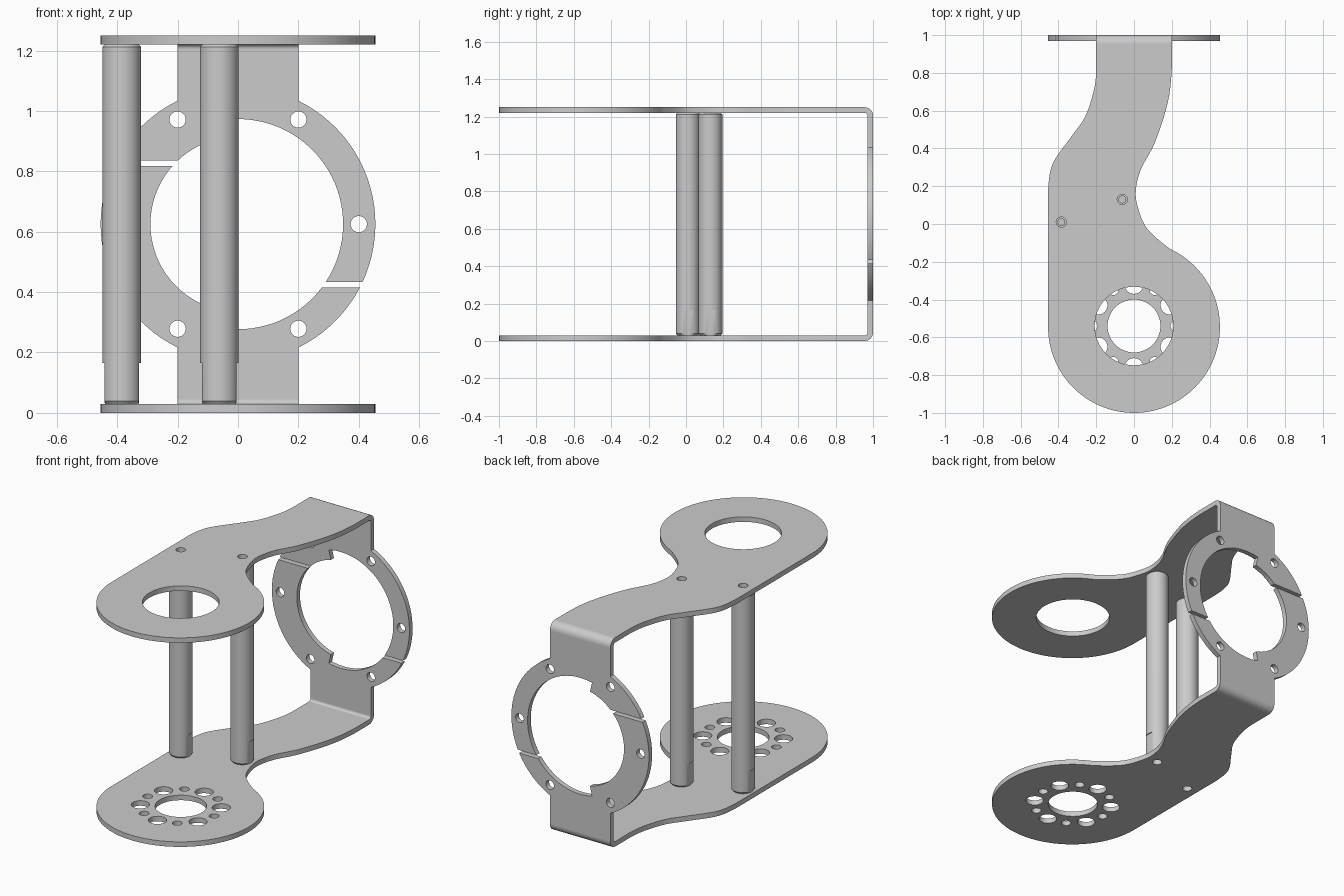
import bpy, bmesh
from math import sin, cos, asin, acos, radians, degrees, pi
from mathutils import Vector

if "Cube" in bpy.data.objects:
    bpy.data.objects.remove(bpy.data.objects["Cube"])

T = 0.03            # sheet thickness
H = 1.25            # total height
R = 0.455           # outer radius of disk and ring
BEND = 0.045        # outer bend radius
NECK = 0.2          # half width of neck


def arc(cx, cy, r, a0, a1, step=4):
    n = max(2, round(abs(a1 - a0) / step))
    return [(cx + r * cos(radians(a0 + (a1 - a0) * i / n)),
             cy + r * sin(radians(a0 + (a1 - a0) * i / n))) for i in range(n + 1)]


def circle(cx, cy, r, n=32):
    return arc(cx, cy, r, 0, 360, 360 / n)[:-1]


def smooth_path(pts, n=6):
    """Catmull-Rom through pts; the first and last only steer the ends."""
    out = []
    for a, b, c, d in zip(pts, pts[1:], pts[2:], pts[3:]):
        a, b, c, d = map(Vector, (a, b, c, d))
        for i in range(n):
            t = i / n
            p = 0.5 * (2 * b + (c - a) * t + (2 * a - 5 * b + 4 * c - d) * t * t
                       + (3 * b - a - 3 * c + d) * t ** 3)
            out.append(tuple(p))
    return out + [pts[-2]]


def sheet(name, loops, thick, loc, rot=(0, 0, 0)):
    """Flat part from an outline and hole loops."""
    cu = bpy.data.curves.new(name, 'CURVE')
    cu.dimensions, cu.fill_mode, cu.extrude = '2D', 'BOTH', thick / 2
    for loop in loops:
        sp = cu.splines.new('POLY')
        sp.points.add(len(loop) - 1)
        for p, (x, y) in zip(sp.points, loop):
            p.co = (x, y, 0, 1)
        sp.use_cyclic_u = True
    ob = bpy.data.objects.new(name, cu)
    bpy.context.collection.objects.link(ob)
    ob.location, ob.rotation_euler = loc, rot
    select(ob)
    bpy.ops.object.convert(target='MESH')
    ob = bpy.context.object
    bm = bmesh.new()
    bm.from_mesh(ob.data)
    finish(bm, ob)
    return ob


def select(ob):
    bpy.ops.object.select_all(action='DESELECT')
    ob.select_set(True)
    bpy.context.view_layer.objects.active = ob


def finish(bm, ob):
    bmesh.ops.remove_doubles(bm, verts=bm.verts, dist=1e-5)
    bmesh.ops.recalc_face_normals(bm, faces=bm.faces)
    bm.to_mesh(ob.data)
    bm.free()
    select(ob)
    bpy.ops.object.shade_smooth_by_angle(angle=radians(30))


# Plan outline shared by the top and bottom plates
POSTS = [(-0.385, 0.01), (-0.062, 0.13)]
CY = -0.54
right_side = smooth_path([(0.29, -0.19), (0.19, -0.131), (0.07, -0.025), (0.02, 0.09),
                          (0.01, 0.18), (0.037, 0.29), (0.11, 0.43), (0.178, 0.64),
                          (0.2, 0.82), (0.2, 1.0)])
left_side = smooth_path([(-0.2, 1.0), (-0.2, 0.82), (-0.212, 0.71), (-0.258, 0.57),
                         (-0.33, 0.465), (-0.43, 0.32), (-R, 0.18), (-R, 0.04)])
disk = arc(0, -1 + R, R, 180, 360 + degrees(acos(0.19 / R)))[:-1]
outline = disk + right_side + [(NECK, 1 - BEND), (-NECK, 1 - BEND)] + left_side
screw_holes = [circle(x, y, 0.027, 20) for x, y in POSTS]

sheet("top_plate", [outline, circle(0, CY, 0.208, 64)] + screw_holes, T, (0, 0, H - T / 2))

# Bottom plate has a ring of alternating large and small holes
hub = [circle(0, CY, 0.14, 48)]
for k in range(12):
    a = radians(30 * k)
    hub.append(circle(0.22 * cos(a), CY + 0.22 * sin(a), 0.05 if k % 2 else 0.027, 24))
sheet("bottom_plate", [outline] + hub + screw_holes, T, (0, 0, T / 2))

# Rounded bends joining the plates to the back ring
corner = (arc(1 - BEND, BEND, BEND, -90, 0, 11) + arc(1 - BEND, BEND, BEND - T, 0, -90, 11))
sheet("bottom_bend", [corner], 2 * NECK, (0, 0, 0), (pi / 2, 0, pi / 2))
sheet("top_bend", [[(y, H - z) for y, z in corner]], 2 * NECK, (0, 0, 0), (pi / 2, 0, pi / 2))

# Back ring in two pieces, parted by two horizontal slots
RI, RS = 0.348, 0.29                       # wide and narrow inner radii
LOW, HIGH = 0.192, 0.21                    # slot edges away from the ring centre
TAB = H / 2 - BEND
tab_a = degrees(acos(NECK / R))


def ang(h, r):
    return degrees(asin(h / r))


upper = (arc(0, 0, R, -ang(LOW, R), tab_a) + [(NECK, TAB), (-NECK, TAB)]
         + arc(0, 0, R, 180 - tab_a, 180 - ang(HIGH, R))
         + arc(0, 0, RS, 180 - ang(HIGH, RS), 103) + arc(0, 0, RI, 103, -ang(LOW, RI)))
lower = (arc(0, 0, R, 180 - ang(LOW, R), 180 + tab_a) + [(-NECK, -TAB), (NECK, -TAB)]
         + arc(0, 0, R, 360 - tab_a, 360 - ang(HIGH, R))
         + arc(0, 0, RI, 360 - ang(HIGH, RI), 257) + arc(0, 0, RS, 257, 180 - ang(LOW, RS)))
for name, shape, angles in (("upper_ring", upper, (0, 60, 120)),
                            ("lower_ring", lower, (180, 240, 300))):
    holes = [circle(0.4 * cos(radians(a)), 0.4 * sin(radians(a)), 0.027, 24) for a in angles]
    sheet(name, [shape] + holes, T, (0, 1 - T / 2, H / 2), (pi / 2, 0, 0))

# Spacer posts: turned, with blind screw holes and two flats near the foot
PROFILE = [(0, 0.28, 0), (0.018, 0.28, 0), (0.018, T, 0), (0.056, T, 0), (0.064, 0.04, 1),
           (0.064, 0.165, 1), (0.064, 0.165, 0), (0.064, H - T - 0.008, 0),
           (0.056, H - T, 0), (0.018, H - T, 0), (0.018, 1.0, 0), (0, 1.0, 0)]
N = 48
for i, (px, py) in enumerate(POSTS):
    bm = bmesh.new()
    rings = []
    for r, z, flat in PROFILE:
        lim = 0.057 if flat else 1
        rings.append([bm.verts.new((max(-lim, min(lim, r * cos(2 * pi * k / N))),
                                    r * sin(2 * pi * k / N), z)) for k in range(N)])
    for a, b in zip(rings, rings[1:]):
        for k in range(N):
            j = (k + 1) % N
            bm.faces.new((a[k], a[j], b[j], b[k]))
    bmesh.ops.dissolve_degenerate(bm, dist=1e-5, edges=bm.edges)
    me = bpy.data.meshes.new("spacer_post")
    ob = bpy.data.objects.new(("left_spacer_post", "right_spacer_post")[i], me)
    bpy.context.collection.objects.link(ob)
    ob.location = (px, py, 0)
    finish(bm, ob)
